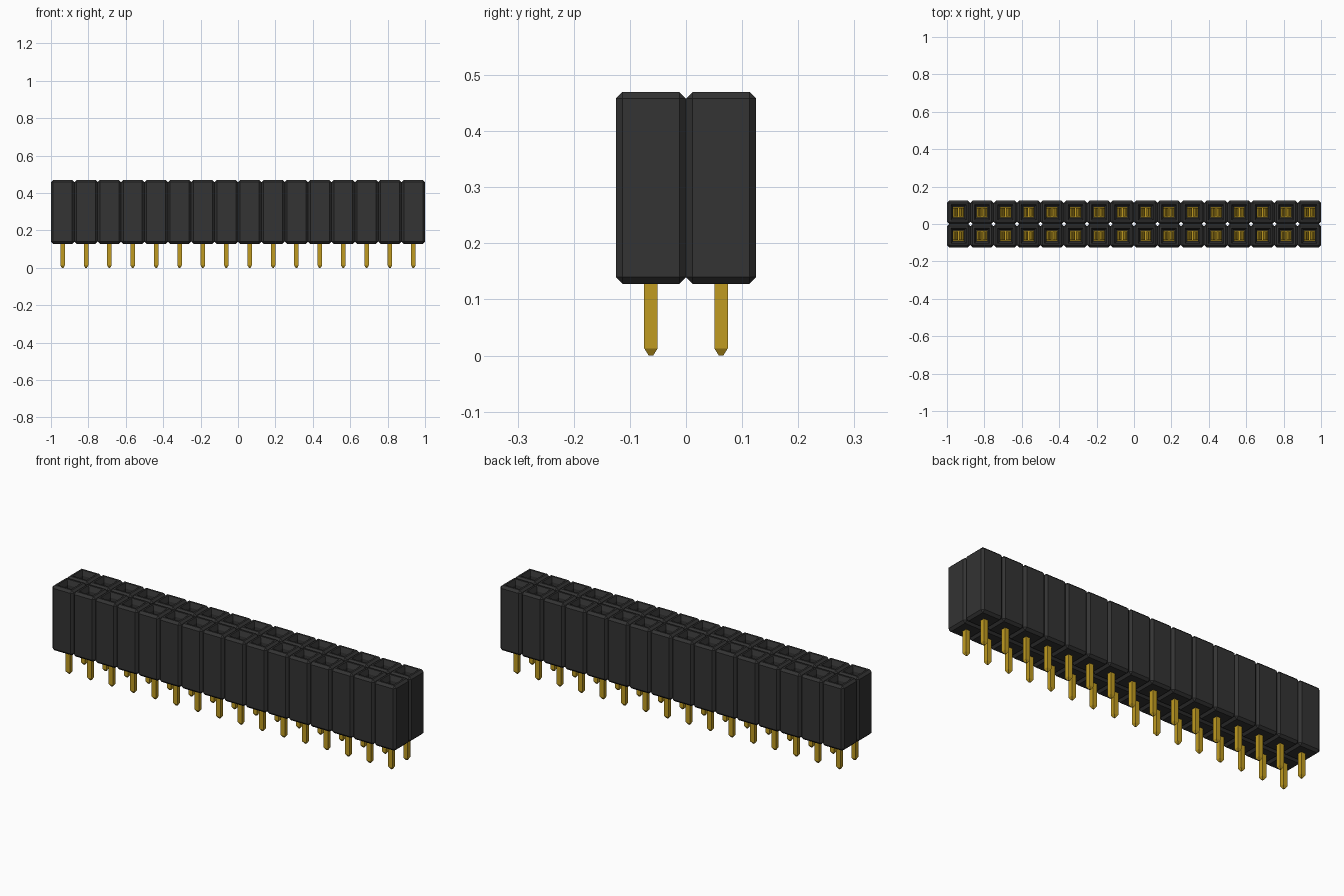
import bpy, bmesh
from mathutils import Vector

if "Cube" in bpy.data.objects:
    bpy.data.objects.remove(bpy.data.objects["Cube"])

PITCH, COLS, ROWS = 0.125, 16, 2
BOTTOM, TOP = 0.128, 0.47
X0, Y0 = -PITCH * (COLS - 1) / 2, -PITCH / 2


def material(name, color):
    m = bpy.data.materials.new(name)
    m.use_nodes = True
    m.diffuse_color = color
    m.node_tree.nodes["Principled BSDF"].inputs["Base Color"].default_value = color
    return m


black = material("black plastic", (0.033, 0.033, 0.033, 1))
gold = material("gold metal", (0.53, 0.33, 0.015, 1))


def finish(bm, name, mat):
    """Make an object from bm and repeat it over the grid of contacts."""
    bmesh.ops.recalc_face_normals(bm, faces=bm.faces[:])
    mesh = bpy.data.meshes.new(name)
    bm.to_mesh(mesh)
    bm.free()
    mesh.materials.append(mat)
    ob = bpy.data.objects.new(name, mesh)
    ob.location = (X0, Y0, 0)
    bpy.context.collection.objects.link(ob)
    for label, count, step in (("columns", COLS, (PITCH, 0, 0)),
                               ("rows", ROWS, (0, PITCH, 0))):
        arr = ob.modifiers.new(label, "ARRAY")
        arr.count = count
        arr.use_relative_offset = False
        arr.use_constant_offset = True
        arr.constant_offset_displace = step
    return ob


def box(bm, size, low, high):
    verts = bmesh.ops.create_cube(bm, size=1)["verts"]
    for v in verts:
        v.co = Vector((v.co.x * size[0], v.co.y * size[1],
                       low if v.co.z < 0 else high))
    return verts


def sink(bm, face, width, z):
    """Extrude a square face to a new width and height."""
    new = bmesh.ops.extrude_discrete_faces(bm, faces=[face])["faces"][0]
    for v in new.verts:
        v.co.x = width / 2 if v.co.x > 0 else -width / 2
        v.co.y = width / 2 if v.co.y > 0 else -width / 2
        v.co.z = z
    return new


# Chamfered housing cell with a funnel-shaped socket
bm = bmesh.new()
box(bm, (PITCH, PITCH), BOTTOM, TOP)
bmesh.ops.bevel(bm, geom=bm.edges[:], offset=0.012, segments=1,
                affect="EDGES", profile=0.5)
face = max(bm.faces, key=lambda f: f.calc_center_median().z)
for width, z in ((0.082, TOP), (0.062, TOP - 0.025), (0.062, 0.17)):
    face = sink(bm, face, width, z)
finish(bm, "housing", black)

# Square solder pin with a tapered tip
bm = bmesh.new()
box(bm, (0.024, 0.024), 0.013, 0.18)
face = min(bm.faces, key=lambda f: f.calc_center_median().z)
sink(bm, face, 0.008, 0)
finish(bm, "pin", gold)

# Spring contact: base plate and two leaves that pinch together
bm = bmesh.new()
box(bm, (0.058, 0.056), 0.172, 0.18)
leaf = ((0.029, 0.18), (0.029, 0.25), (0.009, 0.37), (0.022, 0.425))
for side in (-1, 1):
    rings = []
    for x, z in leaf:
        rings.append([bm.verts.new((side * (x - dx), y, z))
                      for dx, y in ((0, -0.022), (0, 0.022),
                                    (0.006, 0.022), (0.006, -0.022))])
    for a, b in zip(rings, rings[1:]):
        for i in range(4):
            j = (i + 1) % 4
            bm.faces.new((a[i], a[j], b[j], b[i]))
    bm.faces.new(rings[0])
    bm.faces.new(rings[-1])
finish(bm, "spring_contact", gold)
